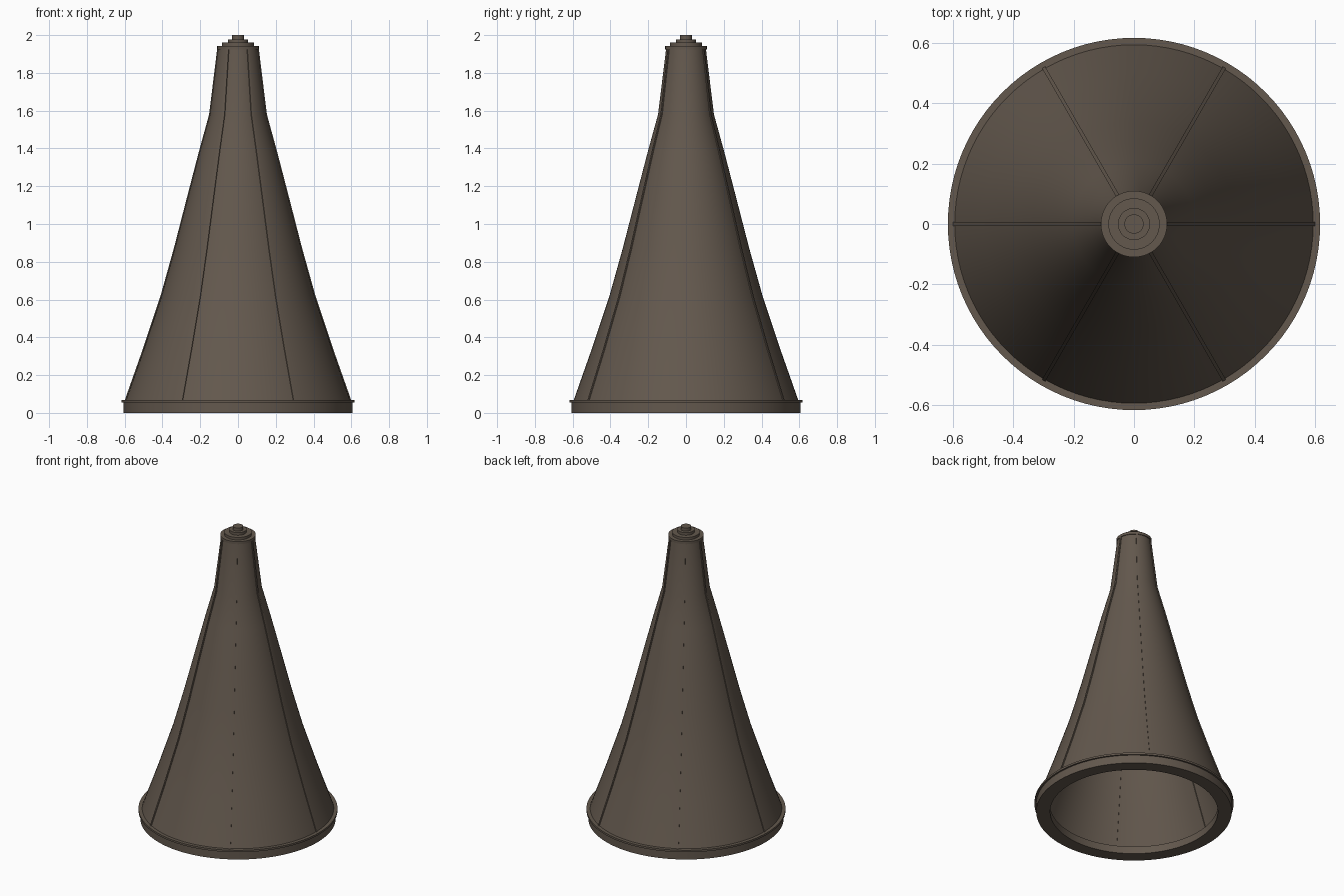
import bpy, bmesh, math

if "Cube" in bpy.data.objects:
    bpy.data.objects.remove(bpy.data.objects["Cube"])

def material(name, rgb):
    m = bpy.data.materials.new(name)
    m.diffuse_color = (*rgb, 1)
    m.use_nodes = True
    m.node_tree.nodes["Principled BSDF"].inputs["Base Color"].default_value = m.diffuse_color
    return m

brown = material("dark brown", (0.125, 0.098, 0.075))
SEG = 96

def finish(name, bm, angle=30):
    bmesh.ops.recalc_face_normals(bm, faces=bm.faces)
    me = bpy.data.meshes.new(name)
    bm.to_mesh(me)
    bm.free()
    ob = bpy.data.objects.new(name, me)
    bpy.context.collection.objects.link(ob)
    me.materials.append(brown)
    bpy.ops.object.select_all(action='DESELECT')
    ob.select_set(True)
    bpy.context.view_layer.objects.active = ob
    bpy.ops.object.shade_smooth_by_angle(angle=math.radians(angle))
    return ob

def lathe(name, pts, closed=False):
    """Spin an (r, z) profile around z; r = 0 makes a pole."""
    bm = bmesh.new()
    rings = []
    for r, z in pts:
        if r == 0:
            rings.append([bm.verts.new((0, 0, z))] * SEG)
        else:
            rings.append([bm.verts.new((r * math.cos(a), r * math.sin(a), z))
                          for a in (2 * math.pi * i / SEG for i in range(SEG))])
    pairs = list(zip(rings, rings[1:])) + ([(rings[-1], rings[0])] if closed else [])
    for a, b in pairs:
        for i in range(SEG):
            j = (i + 1) % SEG
            bm.faces.new(list(dict.fromkeys((a[i], a[j], b[j], b[i]))))
    return finish(name, bm)

# flared shell, open underneath
shell = [(0.597, 0.06), (0.50, 0.335), (0.405, 0.62), (0.335, 0.87), (0.268, 1.13),
         (0.203, 1.38), (0.148, 1.58), (0.105, 1.93)]
inner = [(r - 0.008, z) for r, z in reversed(shell)]
lathe("flared_shell", shell + inner, closed=True)

# base ring with thin lip
lathe("base_ring", [(0.52, 0), (0.606, 0), (0.606, 0.055), (0.617, 0.055),
                    (0.617, 0.068), (0.585, 0.068), (0.56, 0.05), (0.52, 0.05)], closed=True)

# stepped top cap
lathe("top_cap", [(0, 1.925), (0.11, 1.925), (0.11, 1.943), (0.085, 1.943), (0.085, 1.96),
                  (0.053, 1.96), (0.053, 1.978), (0.032, 1.978), (0.032, 2.0), (0, 2.0)])

# six seam ribs following the shell
for k in range(6):
    ang = math.radians(60 * k)
    c, s = math.cos(ang), math.sin(ang)
    bm = bmesh.new()
    rows = []
    for r, z in shell:
        rows.append([bm.verts.new((c * q - s * w, s * q + c * w, z))
                     for q, w in ((r - 0.014, -0.006), (r + 0.005, -0.006),
                                  (r + 0.005, 0.006), (r - 0.014, 0.006))])
    for a, b in zip(rows, rows[1:]):
        for i in range(4):
            j = (i + 1) % 4
            bm.faces.new((a[i], a[j], b[j], b[i]))
    bm.faces.new(rows[0])
    bm.faces.new(rows[-1])
    finish(f"seam_rib_{k + 1}", bm)
